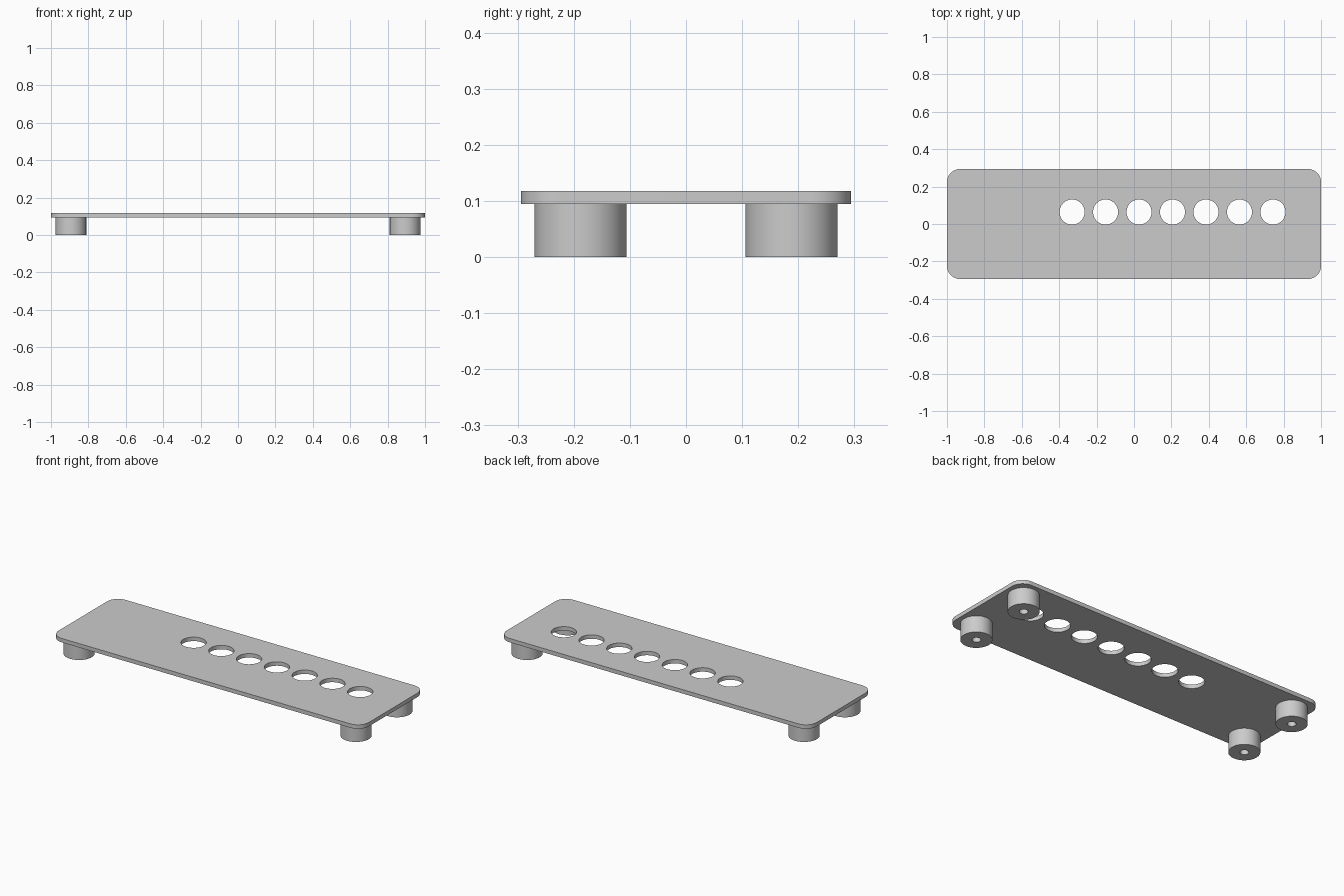
import bpy
import bmesh
from math import cos, sin, pi, radians

default_cube = bpy.data.objects.get("Cube")
if default_cube:
    bpy.data.objects.remove(default_cube, do_unlink=True)

HALF_X, HALF_Y, CORNER = 1.0, 0.294, 0.07
PLATE_BOTTOM, PLATE_TOP = 0.095, 0.118
FOOT_X, FOOT_Y, FOOT_R, SCREW_R = 0.893, 0.188, 0.082, 0.023
HOLE_R, HOLE_Y, HOLE_START, HOLE_STEP, HOLE_COUNT = 0.067, 0.064, -0.331, 0.179, 7

grey = bpy.data.materials.new("plain grey")
grey.use_nodes = True
colour = (0.6, 0.6, 0.6, 1)
grey.diffuse_color = colour
grey.node_tree.nodes["Principled BSDF"].inputs["Base Color"].default_value = colour


def arc(cx, cy, r, start, sweep, steps):
    return [(cx + r * cos(start + sweep * i / steps),
             cy + r * sin(start + sweep * i / steps)) for i in range(steps + 1)]


def circle(cx, cy, r, steps=48):
    return arc(cx, cy, r, 0, 2 * pi, steps)[:-1]


def rounded_rectangle(hx, hy, r):
    points = []
    for i, (sx, sy) in enumerate([(1, 1), (-1, 1), (-1, -1), (1, -1)]):
        points += arc(sx * (hx - r), sy * (hy - r), r, i * pi / 2, pi / 2, 12)
    return points


def extruded(name, outlines, bottom, top):
    """Solid from an outer outline and hole outlines, between two heights."""
    curve = bpy.data.curves.new(name + "_outline", 'CURVE')
    curve.dimensions = '2D'
    curve.fill_mode = 'BOTH'
    curve.extrude = (top - bottom) / 2
    for outline in outlines:
        spline = curve.splines.new('POLY')
        spline.points.add(len(outline) - 1)
        for point, (x, y) in zip(spline.points, outline):
            point.co = (x, y, 0, 1)
        spline.use_cyclic_u = True
    helper = bpy.data.objects.new(name + "_helper", curve)
    mesh = bpy.data.meshes.new_from_object(helper)
    bpy.data.objects.remove(helper)
    bpy.data.curves.remove(curve)

    # Weld caps to walls and rest the part at its height
    bm = bmesh.new()
    bm.from_mesh(mesh)
    bmesh.ops.remove_doubles(bm, verts=bm.verts, dist=0.0001)
    bmesh.ops.recalc_face_normals(bm, faces=bm.faces)
    bmesh.ops.translate(bm, verts=bm.verts, vec=(0, 0, (top + bottom) / 2))
    bm.to_mesh(mesh)
    bm.free()
    mesh.name = name
    mesh.materials.clear()
    mesh.materials.append(grey)
    mesh.shade_smooth()
    mesh.set_sharp_from_angle(angle=radians(30))
    obj = bpy.data.objects.new(name, mesh)
    bpy.context.scene.collection.objects.link(obj)
    return obj


# Top plate with a row of round holes
holes = [circle(HOLE_START + i * HOLE_STEP, HOLE_Y, HOLE_R) for i in range(HOLE_COUNT)]
extruded("top_plate", [rounded_rectangle(HALF_X, HALF_Y, CORNER)] + holes,
         PLATE_BOTTOM, PLATE_TOP)

# Four round feet, each with a screw hole from below
for y_name, sy in (("front", -1), ("back", 1)):
    for x_name, sx in (("left", 1), ("right", -1)):
        foot = extruded(f"{y_name}_{x_name}_foot",
                        [circle(0, 0, FOOT_R), circle(0, 0, SCREW_R, 24)],
                        0, PLATE_BOTTOM)
        foot.location = (sx * FOOT_X, sy * FOOT_Y, 0)
